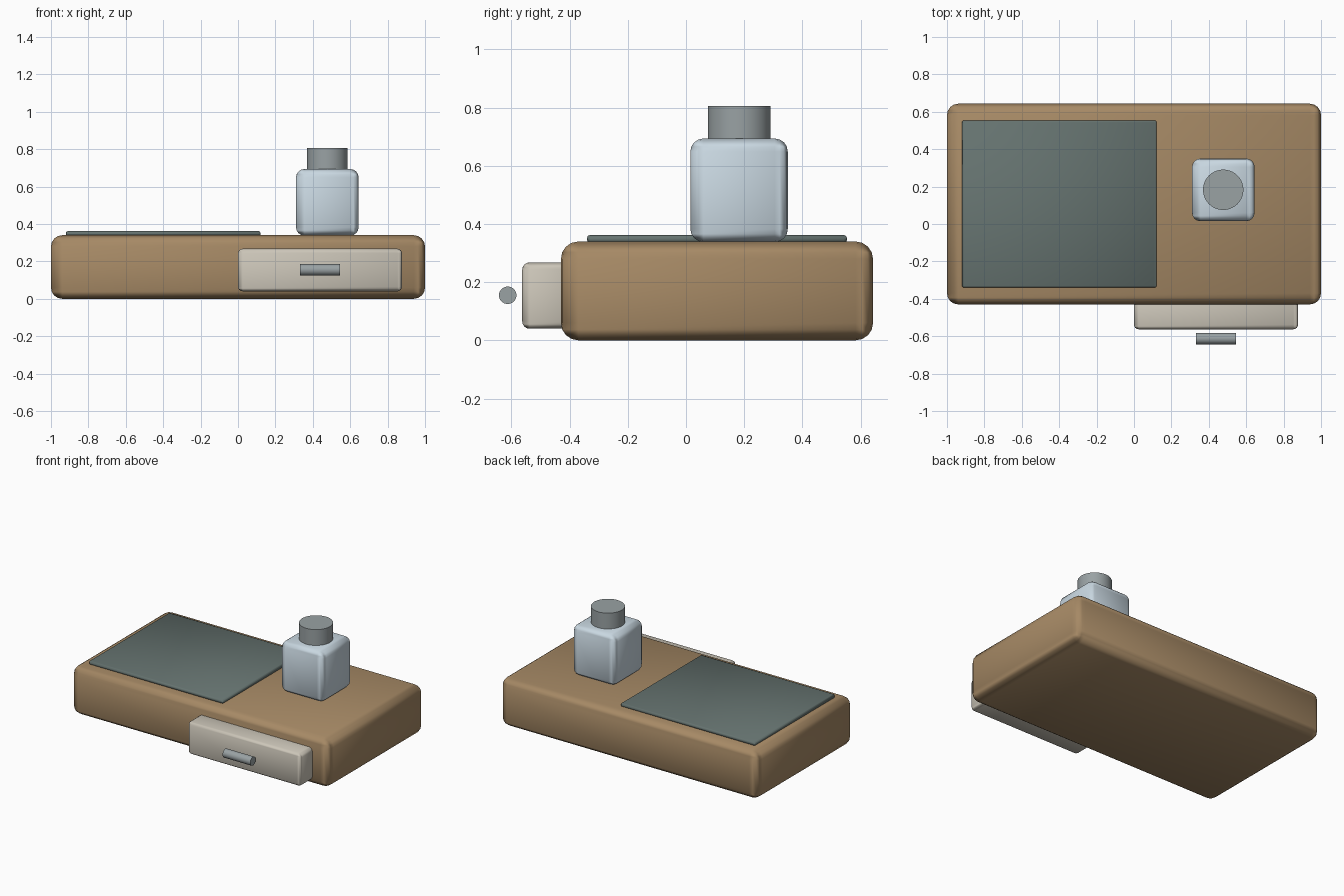
import bpy
import math

if "Cube" in bpy.data.objects:
    bpy.data.objects.remove(bpy.data.objects["Cube"])


def material(name, color):
    m = bpy.data.materials.new(name)
    m.diffuse_color = (*color, 1)
    m.use_nodes = True
    m.node_tree.nodes["Principled BSDF"].inputs["Base Color"].default_value = m.diffuse_color
    return m


def finish(ob, name, mat):
    ob.name = name
    ob.data.materials.append(mat)
    bpy.ops.object.shade_smooth_by_angle(angle=math.radians(40))
    return ob


def rounded_box(name, lo, hi, radius, mat, segments=4):
    bpy.ops.mesh.primitive_cube_add(size=1, location=[(a + b) / 2 for a, b in zip(lo, hi)])
    ob = bpy.context.object
    ob.scale = [b - a for a, b in zip(lo, hi)]
    bpy.ops.object.transform_apply(location=False, rotation=False, scale=True)
    bev = ob.modifiers.new("Bevel", 'BEVEL')
    bev.width = radius
    bev.segments = segments
    bev.harden_normals = True
    bpy.ops.object.modifier_apply(modifier=bev.name)
    return finish(ob, name, mat)


def rod(name, center, radius, length, mat, rotation=(0, 0, 0)):
    bpy.ops.mesh.primitive_cylinder_add(vertices=40, radius=radius, depth=length,
                                        location=center, rotation=rotation)
    return finish(bpy.context.object, name, mat)


wood = material("wood", (0.38, 0.25, 0.13))
slate = material("slate", (0.13, 0.17, 0.16))
glass = material("pale_blue", (0.58, 0.68, 0.75))
ivory = material("ivory", (0.60, 0.56, 0.48))
metal = material("metal", (0.32, 0.36, 0.37))

# Main wooden block
rounded_box("case_body", (-1, -0.43, 0), (1, 0.643, 0.34), 0.06, wood)
# Thin writing pad on top
rounded_box("writing_pad", (-0.92, -0.34, 0.335), (0.12, 0.553, 0.362), 0.01, slate, 3)
# Bottle and its cap
rounded_box("ink_bottle", (0.31, 0.015, 0.338), (0.645, 0.35, 0.694), 0.045, glass)
rod("bottle_cap", (0.477, 0.183, 0.745), 0.108, 0.12, metal)
# Drawer pulled out of the front, with a bar handle
rounded_box("drawer", (0, -0.563, 0.04), (0.877, -0.36, 0.268), 0.025, ivory)
rod("drawer_handle", (0.438, -0.613, 0.155), 0.03, 0.215, metal, (0, math.pi / 2, 0))
